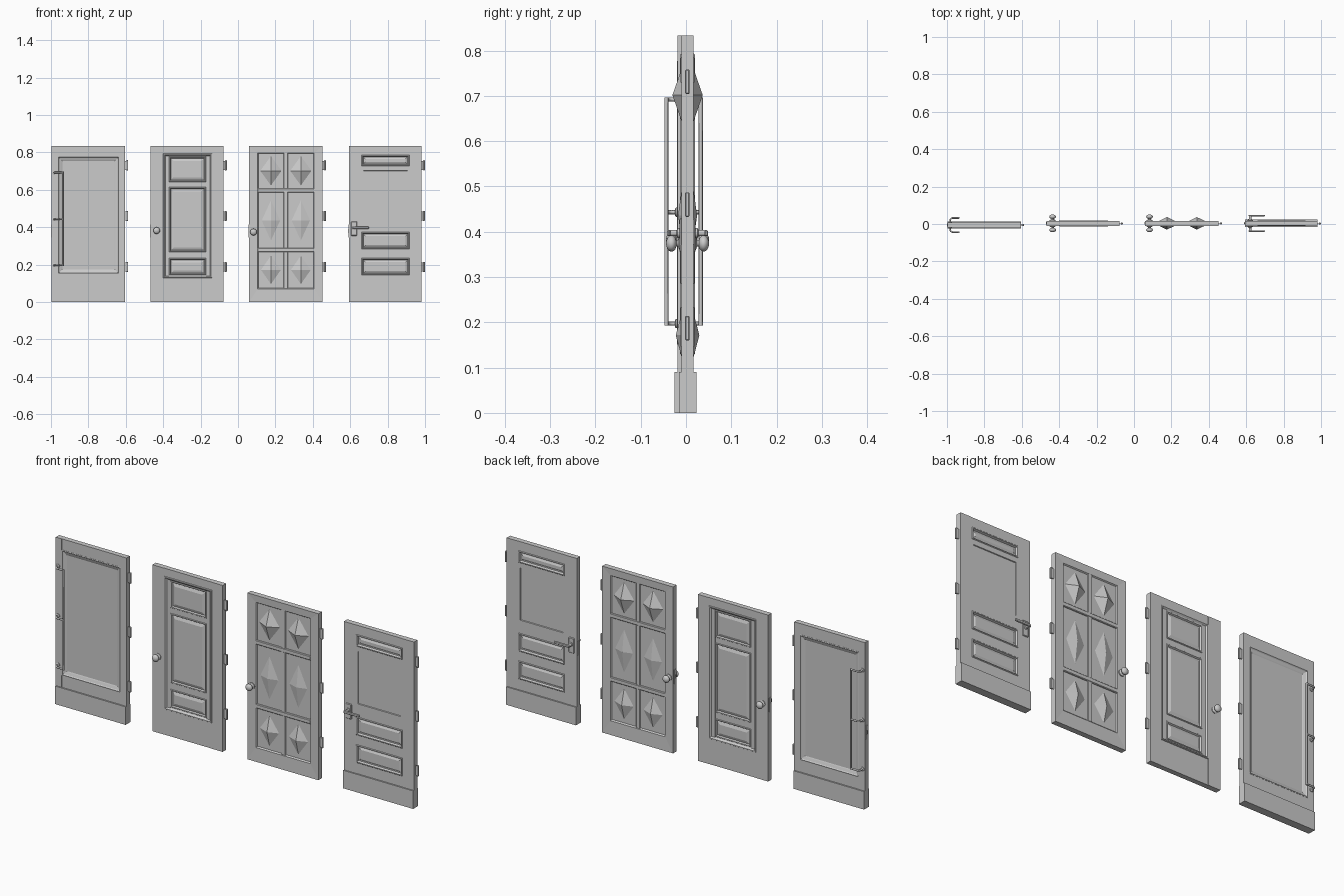
import bpy, bmesh, math
from mathutils import Vector

if "Cube" in bpy.data.objects:
    bpy.data.objects.remove(bpy.data.objects["Cube"])

H = 0.833      # door height
T = 0.0135     # half thickness


def finish(name, bm, smooth=False):
    bmesh.ops.recalc_face_normals(bm, faces=bm.faces)
    me = bpy.data.meshes.new(name)
    bm.to_mesh(me)
    bm.free()
    ob = bpy.data.objects.new(name, me)
    bpy.context.collection.objects.link(ob)
    if smooth:
        bpy.ops.object.select_all(action='DESELECT')
        bpy.context.view_layer.objects.active = ob
        ob.select_set(True)
        bpy.ops.object.shade_smooth_by_angle(angle=math.radians(40))
    return ob


def box(name, x0, x1, y0, y1, z0, z1, bevel=0):
    bm = bmesh.new()
    bmesh.ops.create_cube(bm, size=1)
    for v in bm.verts:
        v.co = ((x0 + x1) / 2 + v.co.x * (x1 - x0), (y0 + y1) / 2 + v.co.y * (y1 - y0),
                (z0 + z1) / 2 + v.co.z * (z1 - z0))
    if bevel:
        bmesh.ops.bevel(bm, geom=bm.edges[:], offset=bevel, segments=1, affect='EDGES')
    return finish(name, bm)


def loft(name, rect, cy, rings, cap=True):
    """Stepped rectangular panel on both faces: rings are (inset, half depth)."""
    x0, x1, z0, z1 = rect
    bm = bmesh.new()
    for s in (-1, 1):
        prev = None
        for ins, h in rings:
            i = ins if isinstance(ins, tuple) else (ins, ins, ins)   # side, bottom, top
            y = cy + s * h
            cur = [bm.verts.new(c) for c in ((x0 + i[0], y, z0 + i[1]), (x1 - i[0], y, z0 + i[1]),
                                             (x1 - i[0], y, z1 - i[2]), (x0 + i[0], y, z1 - i[2]))]
            if prev:
                for k in range(4):
                    n = (k + 1) % 4
                    f = bm.faces.new((prev[k], prev[n], cur[n], cur[k]))
            else:
                if s == -1:
                    first = cur
                else:   # outer edge joins front and back
                    for k in range(4):
                        n = (k + 1) % 4
                        bm.faces.new((first[k], first[n], cur[n], cur[k]))
            prev = cur
        if cap:
            bm.faces.new(prev)
        elif s == -1:
            inner = prev
        else:
            for k in range(4):
                n = (k + 1) % 4
                bm.faces.new((inner[k], inner[n], prev[n], prev[k]))
    return finish(name, bm)


def frame(name, x0, x1, a, b, cy, holes, z0=0, z1=H, t=T):
    """Two stiles, with rails above, between and below the openings."""
    box(name + "_left_stile", x0, a, cy - t, cy + t, z0, z1)
    box(name + "_right_stile", b, x1, cy - t, cy + t, z0, z1)
    edges = [z0] + [z for h in sorted(holes) for z in h] + [z1]
    r = t - 0.001
    for lo, hi in zip(edges[::2], edges[1::2]):
        box(name + "_rail", a, b, cy - r, cy + r, lo, hi)


def lathe(name, x, cy, z, s, profile, n=20):
    """Turned part along y; profile is (distance from door centre, radius)."""
    bm = bmesh.new()
    prev = None
    for d, r in profile:
        cur = [bm.verts.new((x + r * math.cos(k * math.tau / n), cy + s * d,
                             z + r * math.sin(k * math.tau / n))) for k in range(n)]
        if prev:
            for k in range(n):
                bm.faces.new((prev[k], prev[(k + 1) % n], cur[(k + 1) % n], cur[k]))
        else:
            bm.faces.new(cur)
        prev = cur
    bm.faces.new(prev)
    return finish(name, bm, True)


def tube(name, pts, r):
    cu = bpy.data.curves.new(name, 'CURVE')
    cu.dimensions = '3D'
    cu.bevel_depth = r
    cu.bevel_resolution = 2
    cu.use_fill_caps = True
    sp = cu.splines.new('POLY')
    sp.points.add(len(pts) - 1)
    for p, c in zip(sp.points, pts):
        p.co = (*c, 1)
    bpy.context.collection.objects.link(bpy.data.objects.new(name, cu))


def hardware(name, x0, x1, cy):
    # hinges on the right edge, latch plate on the left edge
    for z in (0.731, 0.460, 0.187):
        box(name + "_hinge_leaf", x1 - 0.004, x1 + 0.014, cy - 0.002, cy + 0.002, z - 0.024, z + 0.024)
        box(name + "_hinge_pin", x1 + 0.008, x1 + 0.018, cy - 0.0055, cy + 0.0045,
            z - 0.027, z + 0.027, 0.002)
    box(name + "_latch_plate", x0 - 0.003, x0 + 0.002, cy - 0.007, cy + 0.007, 0.345, 0.415)
    box(name + "_latch", x0 - 0.004, x0, cy - 0.004, cy + 0.004, 0.37, 0.39)


KNOB = [(0.008, 0.016), (0.017, 0.016), (0.019, 0.012), (0.021, 0.007), (0.025, 0.007)] + \
       [(0.0355 - 0.012 * math.cos(a * math.pi / 8), 0.018 * math.sin(a * math.pi / 8)) for a in range(2, 8)] + \
       [(0.0475, 0.001)]


def knobs(name, x, cy, z):
    for s in (-1, 1):
        lathe(name + "_knob", x, cy, z, s, KNOB)


FIELDED = [(0, T - 0.001), (0.003, T + 0.002), (0.006, T + 0.002), (0.010, 0.006), (0.014, 0.006),
           (0.022, 0.010)]

# door 1: single large pane with pull handles
x0, x1, cy = -0.996, -0.605, -0.0055
a, b = -0.963, -0.636
frame("pane_door", x0, x1, a, b, cy, [(0.15, 0.778)])
loft("pane_door_panel", (a, b, 0.15, 0.778), cy,
     [(0, T), (0.004, T + 0.001), (0.008, T - 0.003), (0.020, 0.006), (0.024, 0.004)])
box("pane_door_kick_plate", x0, x1, cy - 0.0195, cy + 0.0195, 0, 0.09)
hardware("pane_door", x0, x1, cy)
for s in (-1, 1):
    for z in (0.692, 0.443, 0.197):
        arc = [(-0.968 - 0.015 * math.cos(k * math.pi / 12), cy + s * (0.023 + 0.015 * math.sin(k * math.pi / 12)), z)
               for k in range(7)]
        tube("pull_handle_arm", [(-0.983, cy, z)] + arc + [(-0.936, cy + s * 0.038, z)], 0.0045)
        lathe("pull_handle_rosette", -0.983, cy, z, s, [(0.01, 0.010), (0.017, 0.010), (0.019, 0.007)], 16)
    y = cy + s * 0.038
    tube("pull_handle_bar", [(-0.936, y, 0.1925), (-0.936, y, 0.6965)], 0.0045)

# door 2: moulded surround with three fielded panels
x0, x1, cy = -0.467, -0.078, 0.0035
a, b = -0.400, -0.138
zs = (0.128, 0.793)
frame("three_panel_door", x0, x1, a, b, cy, [zs])
loft("three_panel_moulding", (a, b, *zs), cy,
     [(0, T), (0.002, T + 0.003), (0.006, T + 0.003), (0.012, 0.010), (0.014, 0.009)], False)
holes = [(0.144, 0.235), (0.267, 0.615), (0.642, 0.778)]
frame("three_panel_inner", a + 0.012, b - 0.012, -0.369, -0.171, cy, holes, 0.140, 0.781, 0.010)
for h in holes:
    loft("fielded_panel", (-0.369, -0.171, *h), cy,
         [(0, 0.009), (0.002, 0.0115), (0.006, 0.0115), (0.010, 0.005), (0.024, 0.010)])
hardware("three_panel_door", x0, x1, cy)
knobs("three_panel_door", -0.435, cy, 0.382)

# door 3: mitred border and six diamond points
x0, x1 = 0.060, 0.452
loft("diamond_door", (x0, x1, 0, H), cy,
     [(0, T), ((0.045, 0.070, 0.036), T - 0.002), ((0.049, 0.076, 0.040), 0.006)])
cx = (x0 + x1) / 2
box("diamond_mullion", cx - 0.012, cx + 0.012, cy - 0.011, cy + 0.011, 0.07, 0.80, 0.003)
for z in (0.278, 0.597):
    box("diamond_rail", x0 + 0.043, x1 - 0.043, cy - 0.0125, cy + 0.0125, z - 0.011, z + 0.011, 0.003)
for lo, hi, d in ((0.073, 0.270, 0.026), (0.286, 0.586, 0.021), (0.606, 0.797, 0.0335)):
    for l, r in ((0.107, cx - 0.011), (cx + 0.011, 0.405)):
        bm = bmesh.new()
        m, zc = (l + r) / 2, (lo + hi) / 2
        rim = [bm.verts.new((x, cy, z)) for x, z in ((l, zc), (m, lo), (r, zc), (m, hi))]
        for s in (-1, 1):
            tip = bm.verts.new((m, cy + s * d, zc))
            for k in range(4):
                bm.faces.new((rim[k], rim[(k + 1) % 4], tip))
        finish("diamond_point", bm)
hardware("diamond_door", x0, x1, cy)
knobs("diamond_door", 0.083, cy, 0.374)

# door 4: square pane, three fielded panels, kick plate and levers
x0, x1 = 0.593, 0.981
a, b = 0.660, 0.917
solid = [(0.144, 0.235), (0.283, 0.374), (0.727, 0.786)]
frame("lever_door", x0, x1, a, b, cy, solid + [(0.430, 0.712)])
for h in solid:
    loft("lever_door_panel", (a, b, *h), cy, FIELDED)
loft("lever_door_pane", (a, b, 0.430, 0.712), cy,
     [(0, T - 0.001), (0.010, T - 0.001), (0.012, 0.009)])
box("lever_door_kick_plate", x0, x1, cy - 0.0195, cy + 0.0195, 0, 0.09)
hardware("lever_door", x0, x1, cy)
for s in (-1, 1):
    ys = sorted((cy + s * 0.010, cy + s * 0.018))
    box("lever_backplate", 0.605, 0.637, *ys, 0.354, 0.430, 0.003)
    lathe("lever_rosette", 0.621, cy, 0.397, s, [(0.012, 0.011), (0.022, 0.011), (0.024, 0.007), (0.040, 0.007)], 16)
    ys = sorted((cy + s * 0.037, cy + s * 0.0455))
    box("lever_grip", 0.612, 0.700, *ys, 0.390, 0.404, 0.003)
